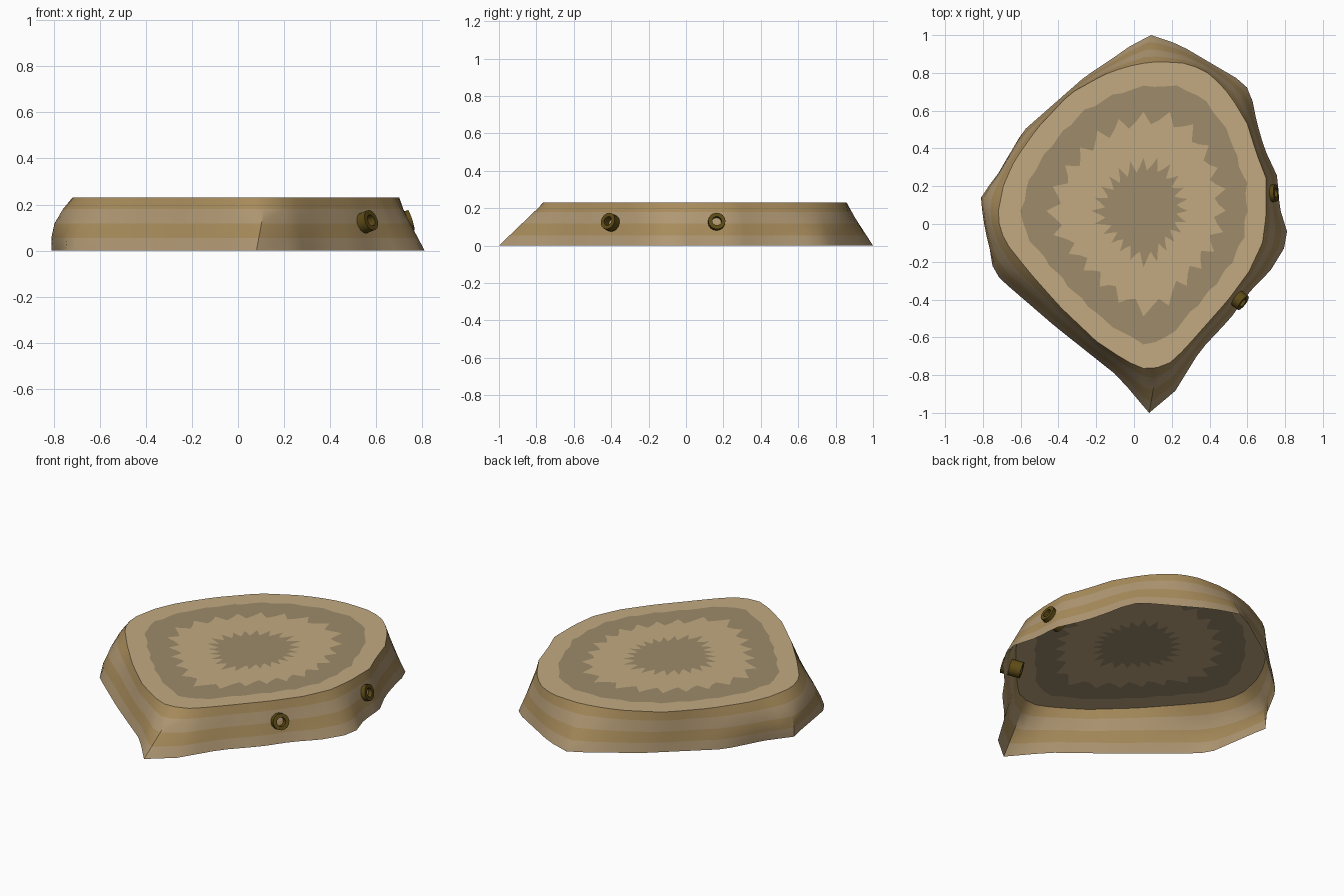
import bpy, bmesh, math
from mathutils import Vector

if "Cube" in bpy.data.objects:
    bpy.data.objects.remove(bpy.data.objects["Cube"])

N = 72
C = Vector((0.05, 0.07))
H = 0.23

# Outlines of the foot and of the cut top
FOOT = [(.06, 1), (.09, 1), (.24, .95), (.58, .75), (.62, .69), (.65, .54), (.69, .40),
        (.76, .25), (.77, .09), (.81, -.04), (.80, -.12), (.72, -.25), (.61, -.36),
        (.51, -.50), (.35, -.67), (.19, -.93), (.12, -1), (.08, -1), (.02, -.93),
        (-.08, -.81), (-.42, -.54), (-.71, -.29), (-.75, -.22), (-.80, .10),
        (-.81, .14), (-.71, .27), (-.64, .40), (-.59, .49), (-.26, .78), (-.08, .90)]
TOP = [(.04, .85), (.13, .86), (.29, .85), (.41, .79), (.51, .68), (.60, .53), (.65, .37),
       (.70, .24), (.70, .05), (.68, -.10), (.61, -.25), (.50, -.40), (.27, -.66),
       (.20, -.73), (.13, -.76), (.04, -.765), (-.05, -.72), (-.20, -.62), (-.39, -.44),
       (-.55, -.26), (-.67, -.11), (-.71, -.03), (-.72, .06), (-.69, .21), (-.63, .34),
       (-.51, .51), (-.34, .69), (-.16, .79), (-.05, .83)]


def material(name, rgb):
    m = bpy.data.materials.new(name)
    m.diffuse_color = (*rgb, 1)
    m.use_nodes = True
    m.node_tree.nodes["Principled BSDF"].inputs["Base Color"].default_value = m.diffuse_color
    return m


def resample(outline):
    """Distance to the outline along N evenly turned rays; each near corner is kept."""
    rays = []
    for i in range(N):
        a = 2 * math.pi * i / N
        d = Vector((math.cos(a), math.sin(a)))
        for j, p in enumerate(outline):
            p = Vector(p) - C
            e = Vector(outline[(j + 1) % len(outline)]) - C - p
            den = d.cross(e)
            if abs(den) < 1e-9:
                continue
            r, s = p.cross(e) / den, p.cross(d) / den
            if r > 0 and -1e-6 <= s <= 1 + 1e-6:
                rays.append(C + d * r)
                break
    # snap the closest sample to sharp tips
    for p in outline:
        if abs(p[0]) > .8 or abs(p[1]) > .99:
            k = min(range(N), key=lambda i: (rays[i] - Vector(p)).length)
            rays[k] = Vector(p)
    return rays


def make_object(name, bm, mats, angle):
    me = bpy.data.meshes.new(name)
    bm.to_mesh(me)
    bm.free()
    ob = bpy.data.objects.new(name, me)
    bpy.context.collection.objects.link(ob)
    for m in mats:
        me.materials.append(m)
    bpy.ops.object.select_all(action='DESELECT')
    ob.select_set(True)
    bpy.context.view_layer.objects.active = ob
    bpy.ops.object.shade_smooth_by_angle(angle=math.radians(angle))
    return ob


def bridge(bm, a, b, mat):
    n = len(a)
    for i in range(n):
        f = bm.faces.new((a[i], a[(i + 1) % n], b[(i + 1) % n], b[i]))
        f.material_index = mat


bark_light = material("bark_light", (.43, .31, .17))
bark_dark = material("bark_dark", (.39, .26, .105))
wood_light = material("wood_light", (.54, .40, .22))
wood_dark = material("wood_dark", (.34, .26, .147))
twig_brown = material("twig_brown", (.11, .07, .008))

foot, top = resample(FOOT), resample(TOP)

# Bark wall: flaring open shell with four colour bands
bm = bmesh.new()
loops = []
for z in (0, .055, .117, .18, H):
    t = z / H
    loop = []
    for a, b in zip(foot, top):
        p = a.lerp(b, t)
        if a.x < -.5:  # slight bulge on the left
            p.x -= .04 * math.sin(math.pi * t) * min(1, (-a.x - .5) / .3)
        loop.append(bm.verts.new((max(p.x, -.81), p.y, z)))
    loops.append(loop)
for k in range(4):
    bridge(bm, loops[k], loops[k + 1], k % 2)
make_object("bark_wall", bm, (bark_light, bark_dark), 30)

# Cut top with growth rings; the inner two have ragged edges
bm = bmesh.new()
loops = []
for scale, ragged in ((1, 0), (.84, .008), (.625, .045), (.315, .045)):
    loop = []
    for i, p in enumerate(top):
        s = scale + ragged * (1, -.3, -1)[i % 3]
        q = C + (p - C) * s
        loop.append(bm.verts.new((q.x, q.y, H)))
    loops.append(loop)
for k in range(3):
    bridge(bm, loops[k], loops[k + 1], k % 2)
mid = bm.verts.new((C.x, C.y, H))
for i in range(N):
    f = bm.faces.new((loops[3][i], loops[3][(i + 1) % N], mid))
    f.material_index = 1
make_object("cut_top", bm, (wood_light, wood_dark), 30)


# Hollow twig stubs set into the wall
def twig(name, end, axis, length=.11, outer=.046, inner=.025, sides=16):
    bm = bmesh.new()
    rings = []
    for r, z in ((outer, -length), (outer, 0), (inner, 0), (inner, -length)):
        rings.append([bm.verts.new((r * math.cos(2 * math.pi * i / sides),
                                    r * math.sin(2 * math.pi * i / sides), z))
                      for i in range(sides)])
    for k in range(4):
        bridge(bm, rings[k], rings[(k + 1) % 4], 0)
    ob = make_object(name, bm, (twig_brown,), 30)
    ob.location = end
    ob.rotation_euler = Vector(axis).to_track_quat('Z', 'Y').to_euler()


twig("side_twig_stub", (.752, .165, .132), (.94, .1, .3))
twig("front_twig_stub", (.578, -.418, .132), (.76, -.58, .3))
